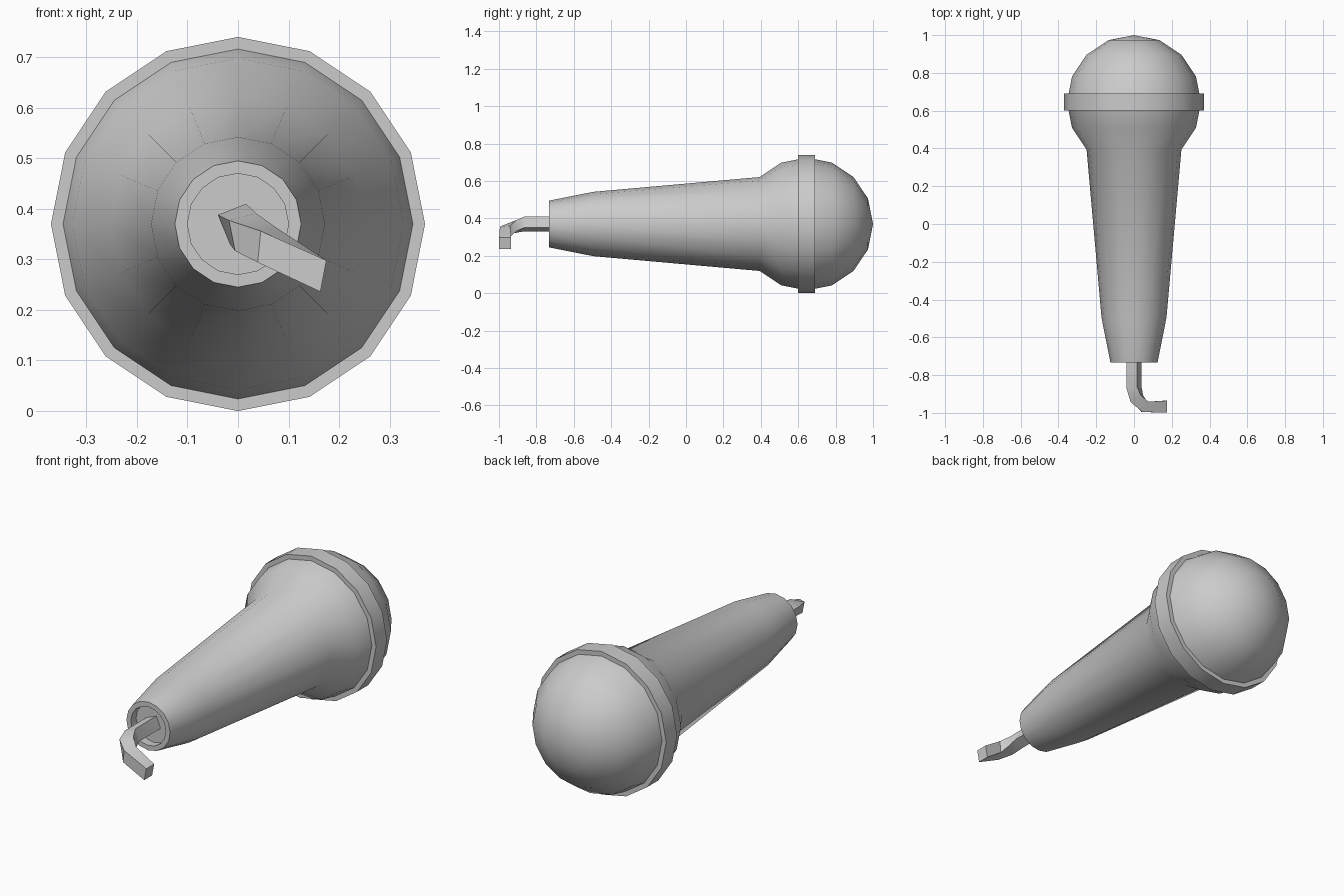
import bpy, bmesh
from math import sin, cos, pi
from mathutils import Vector

if "Cube" in bpy.data.objects:
    bpy.data.objects.remove(bpy.data.objects["Cube"])

SIDES = 16
AXIS_Z = 0.37
BALL_Y, BALL_R = 0.645, 0.355


def finish(bm, name):
    bmesh.ops.recalc_face_normals(bm, faces=bm.faces)
    mesh = bpy.data.meshes.new(name)
    bm.to_mesh(mesh)
    bm.free()
    obj = bpy.data.objects.new(name, mesh)
    bpy.context.collection.objects.link(obj)
    bpy.ops.object.select_all(action='DESELECT')
    obj.select_set(True)
    bpy.context.view_layer.objects.active = obj
    bpy.ops.object.shade_smooth_by_angle(angle=0.65)
    return obj


def skin(bm, loops, closed=False):
    """Bridge successive vertex loops of equal length."""
    pairs = list(zip(loops, loops[1:] + loops[:1]))
    for a, b in pairs if closed else pairs[:-1]:
        n = len(a)
        for i in range(n):
            j = (i + 1) % n
            bm.faces.new((a[i], a[j], b[j], b[i]))
    if not closed:
        bm.faces.new(loops[0])
        bm.faces.new(loops[-1])


def lathe(name, profile, closed=False):
    """Revolve (y, radius) points about the microphone axis."""
    bm = bmesh.new()
    loops = []
    for y, r in profile:
        loops.append([bm.verts.new((r * sin(2 * pi * i / SIDES), y,
                                    AXIS_Z + r * cos(2 * pi * i / SIDES)))
                      for i in range(SIDES)])
    skin(bm, loops, closed)
    bmesh.ops.remove_doubles(bm, verts=bm.verts, dist=0.0005)
    return finish(bm, name)


# handle with recessed end, flowing into the lower half of the ball
def ball(k):
    return (BALL_Y - BALL_R * cos(k * pi / 8), BALL_R * sin(k * pi / 8))


lathe("handle", [(-0.69, 0.1), (-0.733, 0.1), (-0.733, 0.125), (-0.495, 0.172),
                 ball(2), ball(3), ball(4)])

# rounded grille
lathe("grille", [ball(k) for k in range(4, 8)] + [(1.0, 0.0001)])

# band around the grille
lathe("band", [(0.6, 0.32), (0.6, 0.37), (0.69, 0.37), (0.69, 0.32)], closed=True)

# twisting square cable: centre, half width, half height
sections = [
    ((0, -0.68, 0.37), (-0.028, 0, -0.011), (-0.012, 0, 0.029)),
    ((0, -0.865, 0.37), (-0.028, -0.003, -0.011), (-0.012, 0, 0.029)),
    ((0.015, -0.925, 0.354), (-0.027, -0.018, -0.007), (-0.006, 0, 0.030)),
    ((0.058, -0.968, 0.328), (-0.016, -0.027, -0.003), (0.003, 0, 0.031)),
    ((0.169, -0.967, 0.267), (0, -0.032, 0), (0.006, 0, 0.031)),
]
bm = bmesh.new()
rings = []
for c, u, v in sections:
    c, u, v = Vector(c), Vector(u), Vector(v)
    rings.append([bm.verts.new(c + a * u + b * v)
                  for a, b in ((1, 1), (-1, 1), (-1, -1), (1, -1))])
skin(bm, rings)
finish(bm, "cable")
